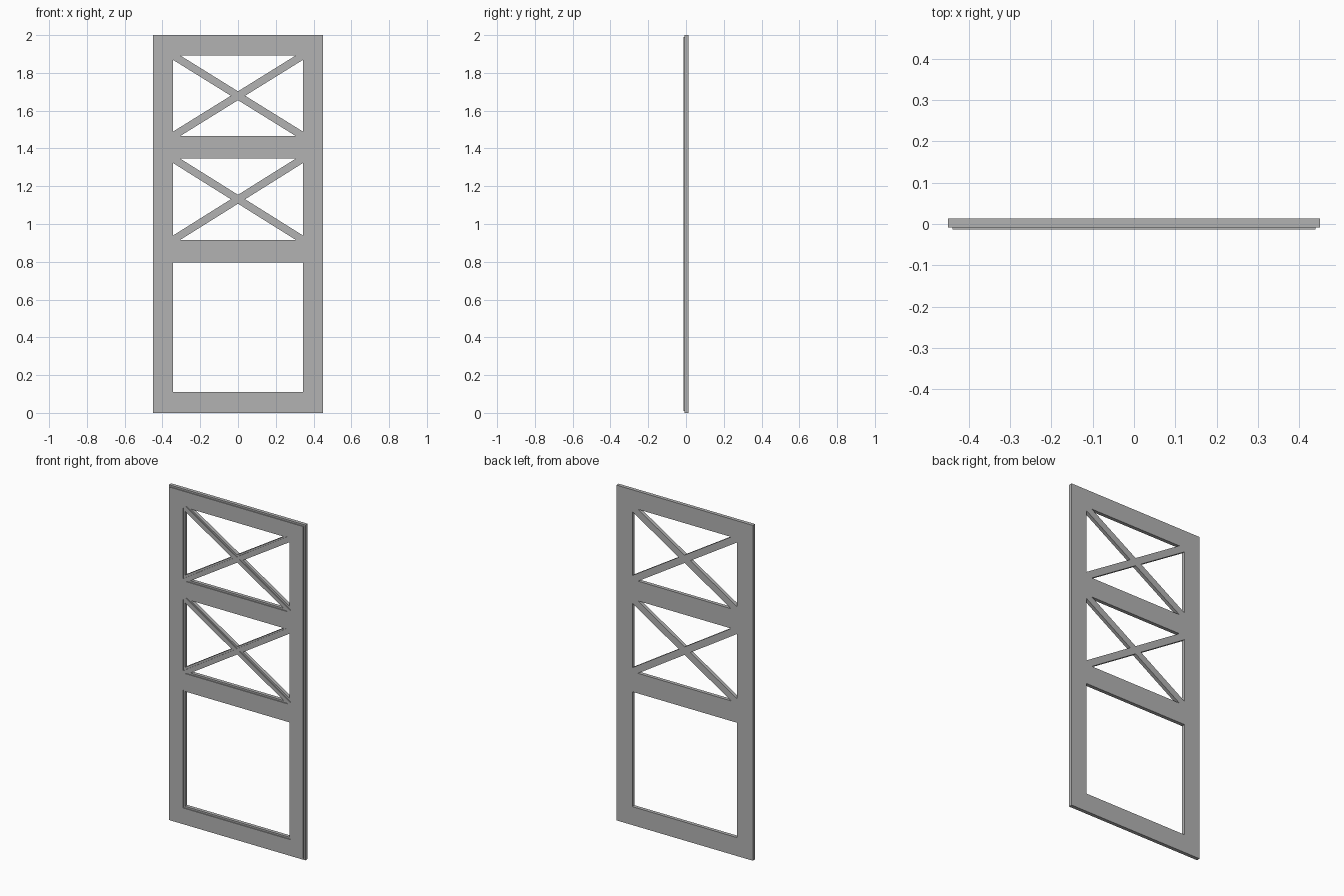
import bpy, bmesh
from math import atan2, sin, cos

if "Cube" in bpy.data.objects:
    bpy.data.objects.remove(bpy.data.objects["Cube"], do_unlink=True)

grey = bpy.data.materials.new("plain grey")
grey.use_nodes = True
grey.diffuse_color = (0.45, 0.45, 0.45, 1)
grey.node_tree.nodes["Principled BSDF"].inputs["Base Color"].default_value = grey.diffuse_color

BACK, STEP, FRONT = 0.0135, -0.008, -0.0135   # layer depths
INSET = 0.01                                  # width of the stepped edge
HALF_W, HEIGHT = 0.45, 2.0
OPEN_X = 0.345
OPENINGS = [(0.11, 0.795), (0.915, 1.347), (1.465, 1.893)]


def finish(name, bm, back, front):
    """Extrude flat faces lying at y = back forward to y = front."""
    res = bmesh.ops.extrude_face_region(bm, geom=bm.faces[:], use_keep_orig=True)
    verts = [v for v in res["geom"] if isinstance(v, bmesh.types.BMVert)]
    bmesh.ops.translate(bm, verts=verts, vec=(0, front - back, 0))
    bmesh.ops.recalc_face_normals(bm, faces=bm.faces[:])
    mesh = bpy.data.meshes.new(name)
    bm.to_mesh(mesh)
    bm.free()
    mesh.materials.append(grey)
    bpy.context.collection.objects.link(bpy.data.objects.new(name, mesh))


def frame(name, back, front, inset):
    """Rectangular panel with three openings, every edge drawn back by inset."""
    w, ox = HALF_W - inset, OPEN_X + inset
    xs = [-w, -ox, ox, w]
    zs = [inset]
    for low, high in OPENINGS:
        zs += [low - inset, high + inset]
    zs.append(HEIGHT - inset)
    bm = bmesh.new()
    grid = [[bm.verts.new((x, back, z)) for x in xs] for z in zs]
    for j in range(len(zs) - 1):
        for i in range(len(xs) - 1):
            if not (i == 1 and j % 2 == 1):
                bm.faces.new((grid[j][i], grid[j][i + 1],
                              grid[j + 1][i + 1], grid[j + 1][i]))
    finish(name, bm, back, front)


def cross(name, low, high, width, back, front, inset):
    """Diagonal cross whose arms are trimmed into the opening corners."""
    a, b, mid = OPEN_X + inset, (high - low) / 2 + inset, (low + high) / 2
    angle = atan2(b, a)
    dx, dz = width / 2 / sin(angle), width / 2 / cos(angle)
    quarter = [(dx, 0), (a, b - dz), (a, b), (a - dx, b)]
    mirrored = [(0, dz), (dx - a, b), (-a, b), (-a, b - dz)]
    half = quarter + mirrored
    outline = half + [(-x, -z) for x, z in half]
    bm = bmesh.new()
    bm.faces.new([bm.verts.new((x, back, mid + z)) for x, z in outline])
    finish(name, bm, back, front)


# Door frame: full slab with a slightly smaller raised face
frame("door_frame", BACK, STEP, 0)
frame("door_frame_raised_face", STEP, FRONT, INSET)

# Crossed bars in the two upper openings
for label, (low, high) in zip(("middle", "upper"), OPENINGS[1:]):
    cross(label + "_cross_bars", low, high, 0.04, BACK, STEP, 0)
    cross(label + "_cross_bars_raised_face", low, high, 0.02, STEP, FRONT, INSET)
